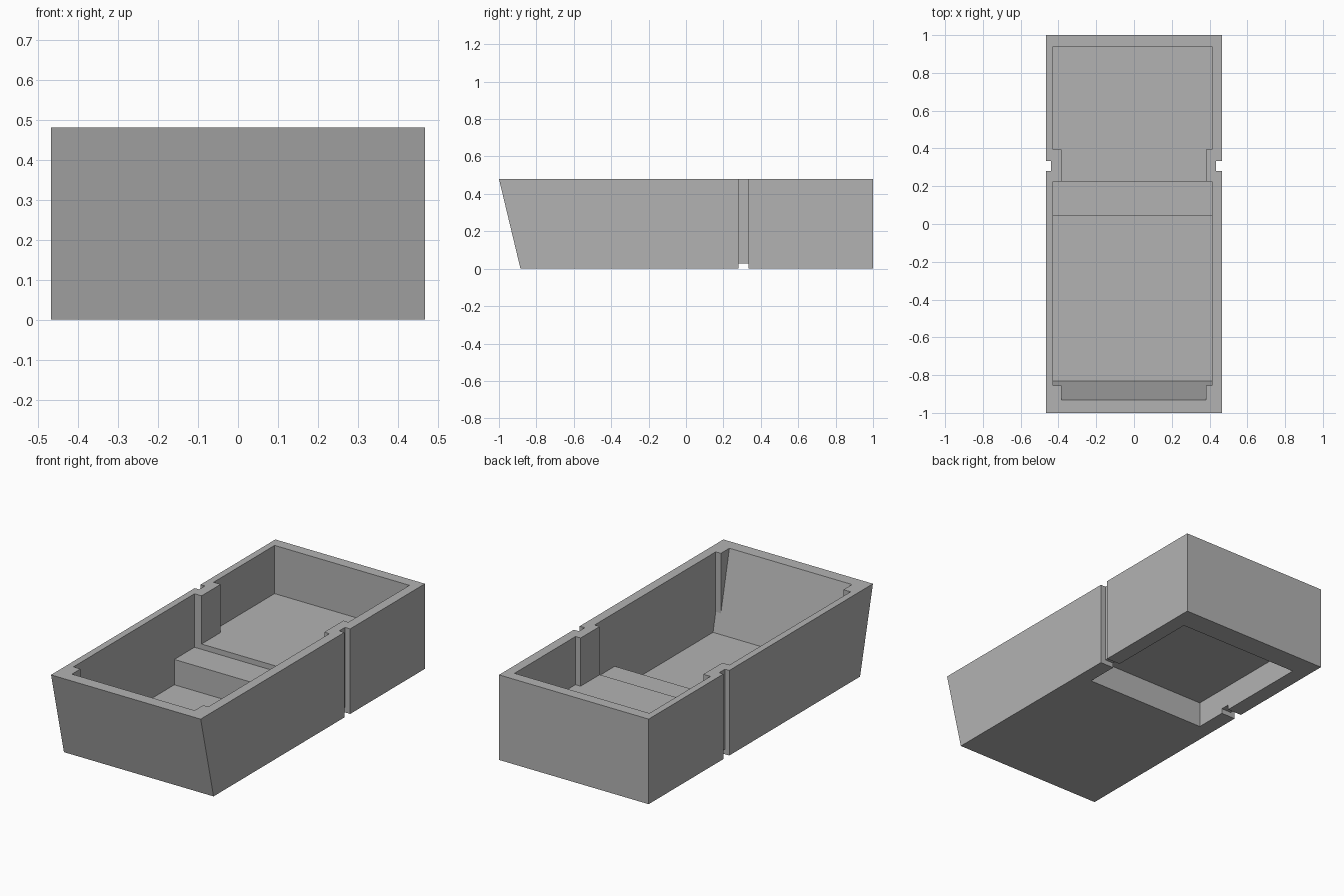
import bpy, bmesh

if "Cube" in bpy.data.objects:
    bpy.data.objects.remove(bpy.data.objects["Cube"])

grey = bpy.data.materials.new("plain grey")
grey.use_nodes = True
COLOUR = (0.45, 0.45, 0.45, 1)
grey.diffuse_color = COLOUR
grey.node_tree.nodes["Principled BSDF"].inputs["Base Color"].default_value = COLOUR


def prism(name, profile, x0, x1):
    """Extrude a (y, z) side profile from x0 to x1."""
    bm = bmesh.new()
    face = bm.faces.new([bm.verts.new((x0, y, z)) for y, z in profile])
    extruded = bmesh.ops.extrude_face_region(bm, geom=[face])["geom"]
    verts = [g for g in extruded if isinstance(g, bmesh.types.BMVert)]
    bmesh.ops.translate(bm, verts=verts, vec=(x1 - x0, 0, 0))
    bmesh.ops.recalc_face_normals(bm, faces=bm.faces)
    mesh = bpy.data.meshes.new(name)
    bm.to_mesh(mesh)
    bm.free()
    mesh.materials.append(grey)
    obj = bpy.data.objects.new(name, mesh)
    bpy.context.collection.objects.link(obj)
    return obj


def box(name, x0, x1, y0, y1, z0, z1):
    return prism(name, [(y0, z0), (y1, z0), (y1, z1), (y0, z1)], x0, x1)


def cut(target, cutter):
    """Subtract the cutter from the target, then discard it."""
    mod = target.modifiers.new("cut", "BOOLEAN")
    mod.operation = "DIFFERENCE"
    mod.solver = "EXACT"
    mod.object = cutter
    bpy.context.view_layer.objects.active = target
    bpy.ops.object.modifier_apply(modifier=mod.name)
    bpy.data.objects.remove(cutter)


TOP, W = 0.48, 0.467

# Outer body with a leaning front
tub = prism("tub_body", [(-0.885, 0), (1, 0), (1, TOP), (-1, TOP)], -W, W)

# Hollow: sloped front, low floor, step and raised back floor
hollow = prism("hollow", [
    (-0.831, 0.035), (0.045, 0.035), (0.045, 0.178), (0.225, 0.178),
    (0.225, 0.208), (0.939, 0.208), (0.939, 0.6), (-0.958, 0.6)], -0.429, 0.413)

# Posts left standing in the front corners and at the middle of each side
for y0, y1 in ((-1.1, -0.855), (0.225, 0.395)):
    cut(hollow, box("left_post", 0.381, 0.6, y0, y1, -0.1, 0.7))
    cut(hollow, box("right_post", -0.6, -0.385, y0, y1, -0.1, 0.7))
cut(tub, hollow)

# Underside recess
cut(tub, box("recess", -0.378, 0.381, 0.097, 0.87, -0.1, 0.145))

# Cable slots up the sides, joined by a shallow groove under the base
cut(tub, box("left_slot", 0.435, 0.6, 0.281, 0.333, -0.1, 0.6))
cut(tub, box("right_slot", -0.6, -0.44, 0.281, 0.333, -0.1, 0.6))
cut(tub, box("base_groove", -0.6, 0.6, 0.281, 0.333, -0.1, 0.028))
